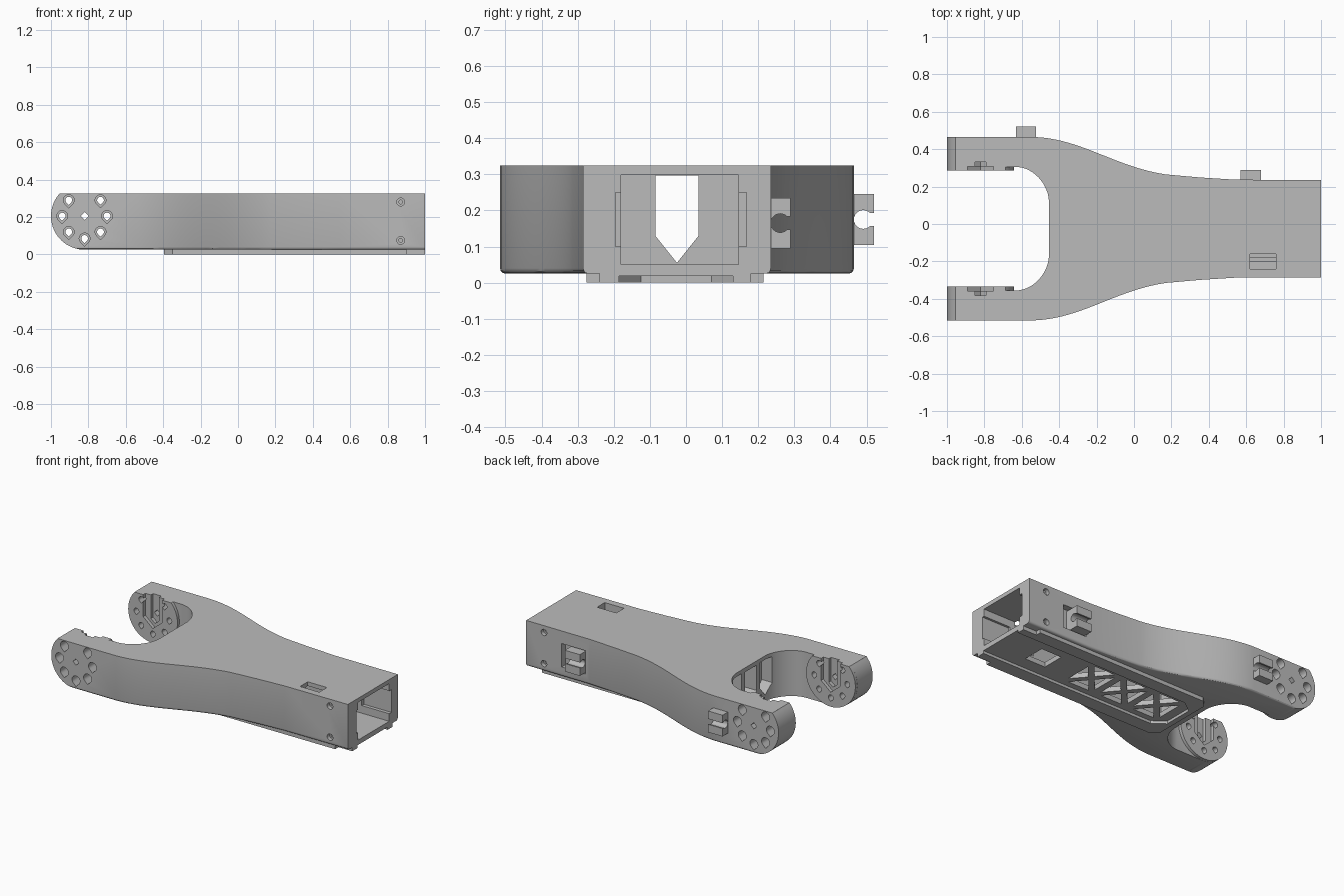
import bpy, bmesh, math
from mathutils import Vector
from mathutils.geometry import interpolate_bezier

if "Cube" in bpy.data.objects:
    bpy.data.objects.remove(bpy.data.objects["Cube"], do_unlink=True)

grey = bpy.data.materials.new("plain grey")
grey.use_nodes = True
grey.diffuse_color = (0.5, 0.5, 0.5, 1)
grey.node_tree.nodes["Principled BSDF"].inputs["Base Color"].default_value = (0.5, 0.5, 0.5, 1)

YC = -0.025            # centre line of the link
BOTTOM, TOP = 0.025, 0.325
HUB_X, HUB_Z, HUB_R = -0.82, 0.205, 0.18
AXES = {"x": lambda a, b, c: (c, a, b),
        "y": lambda a, b, c: (a, c, b),
        "z": lambda a, b, c: (a, b, c)}


def prism(name, pts, axis, lo, hi):
    """Extrude a flat outline along an axis."""
    place = AXES[axis]
    bm = bmesh.new()
    rings = [[bm.verts.new(place(a, b, c)) for a, b in pts] for c in (lo, hi)]
    bm.faces.new(rings[0])
    bm.faces.new(rings[1])
    n = len(pts)
    for i in range(n):
        j = (i + 1) % n
        bm.faces.new((rings[0][i], rings[0][j], rings[1][j], rings[1][i]))
    bmesh.ops.recalc_face_normals(bm, faces=bm.faces)
    mesh = bpy.data.meshes.new(name)
    bm.to_mesh(mesh)
    bm.free()
    ob = bpy.data.objects.new(name, mesh)
    bpy.context.collection.objects.link(ob)
    return ob


def rect(a0, a1, b0, b1):
    return [(a0, b0), (a1, b0), (a1, b1), (a0, b1)]


def arc(cx, cy, r, start, end, n):
    angles = [math.radians(start + (end - start) * i / n) for i in range(n + 1)]
    return [(cx + r * math.cos(t), cy + r * math.sin(t)) for t in angles]


def curve(points, n):
    return [(p.x, p.y) for p in interpolate_bezier(*[Vector(p) for p in points], n)]


def combine(targets, tool, operation="DIFFERENCE"):
    """Apply a boolean to each target, then discard the tool."""
    for ob in targets:
        mod = ob.modifiers.new("cut", "BOOLEAN")
        mod.operation, mod.solver, mod.object = operation, "EXACT", tool
        deps = bpy.context.evaluated_depsgraph_get()
        mesh = bpy.data.meshes.new_from_object(ob.evaluated_get(deps))
        ob.modifiers.clear()
        ob.data = mesh
    bpy.data.objects.remove(tool, do_unlink=True)


def cut(targets, pts, axis, lo, hi):
    combine(targets, prism("cutter", pts, axis, lo, hi))


def teardrop(x, z, r):
    return arc(x, z, r, -45, 225, 18) + [(x, z - r * 1.41)]


def pentagon(c, half, top, shoulder, tip):
    return [(c - half, top), (c - half, shoulder), (c, tip),
            (c + half, shoulder), (c + half, top)]


# Forked body: half outline, mirrored about the centre line
notch = curve([(-0.62, 0.33), (-0.52, 0.32), (-0.455, 0.22), (-0.455, 0.145)], 12)[::-1]
flank = curve([(-0.53, 0.49), (-0.28, 0.48), (-0.1, 0.33), (0.17, 0.29)], 20)
half = notch + [(-1, 0.33), (-1, 0.49)] + flank + [(0.35, 0.274), (0.54, 0.262), (1, 0.26)]
outline = [(x, YC + h) for x, h in half] + [(x, YC - h) for x, h in reversed(half)]
body = prism("forked_body", outline, "z", BOTTOM, TOP)


def is_flank(v):
    h = abs(v.co.y - YC)
    return v.co.z < 0.03 and h > 0.25 and not (v.co.x < -0.44 and h < 0.34)


# Rounded lower edge along both flanks
bm = bmesh.new()
bm.from_mesh(body.data)
edges = [e for e in bm.edges if all(is_flank(v) for v in e.verts)
         and (e.verts[0].co.y - YC) * (e.verts[1].co.y - YC) > 0]
bmesh.ops.bevel(bm, geom=edges, offset=0.015, segments=3, profile=0.5, affect="EDGES")
bm.to_mesh(body.data)
bm.free()

# Rounded arm ends
end = [(-1.1, -0.1), (HUB_X, -0.1)] + arc(HUB_X, HUB_Z, HUB_R, 270, 138.2, 24)
cut([body], end + [(-0.954, 0.4), (-1.1, 0.4)], "y", -1, 1)

# Hub discs, drop-in slots and counterbored holes on both arms
for side in (-1, 1):
    def span(a, b):
        return sorted((YC + side * a, YC + side * b))
    disc = arc(HUB_X, HUB_Z, HUB_R - 0.0006, 138, 402, 48)
    combine([body], prism("hub_disc", disc, "y", *span(0.31, 0.345)), "UNION")
    cut([body], pentagon(HUB_X, 0.07, 0.4, 0.18, 0.12), "y", *span(0.29, 0.333))
    cut([body], pentagon(HUB_X, 0.03, 0.4, 0.17, 0.145), "y", *span(0.29, 0.356))
    for k in range(8):
        if k != 2:
            t = k * math.pi / 4
            x, z = HUB_X + 0.12 * math.cos(t), HUB_Z + 0.12 * math.sin(t)
            cut([body], teardrop(x, z, 0.018), "y", *span(0.2, 0.6))
            cut([body], teardrop(x, z, 0.029), "y", *span(0.375, 0.6))
    cut([body], arc(HUB_X, HUB_Z, 0.021, 0, 270, 3), "y", *span(0.2, 0.6))
    # Screw holes near the open end
    for z in (0.075, 0.28):
        cut([body], arc(0.87, z, 0.021, 0, 345, 23), "y", *span(0.235, 0.4))
        cut([body], arc(0.87, z, 0.01, 0, 345, 23), "y", *span(0.19, 0.4))
    # Blind windows beside the central opening of the fork
    cut([body], pentagon(YC + side * 0.15, 0.055, 0.3, 0.13, 0.065), "x", -0.6, -0.39)

# Hollow interior and through opening
cut([body], rect(-0.18, 0.145, 0.05, 0.298), "x", -0.36, 1.1)
cut([body], rect(-0.195, 0.168, 0.1, 0.25), "x", 0.8, 1.1)
cut([body], pentagon(YC, 0.06, 0.297, 0.13, 0.055), "x", -0.6, -0.3)

# Slot in the top
cut([body], rect(0.62, 0.76, -0.24, -0.16), "z", 0.27, 0.4)
cut([body], rect(0.621, 0.759, -0.2, -0.161), "z", 0.12, 0.4)

# Bottom plate with a recessed lattice
plate_half = [(-0.395, 0.2), (-0.35, 0.245), (0.9, 0.245), (0.9, 0.21), (1, 0.21)]
plate_pts = [(x, h - 0.03) for x, h in plate_half] + [(x, -0.03 - h) for x, h in reversed(plate_half)]
plate = prism("bottom_plate", plate_pts, "z", 0, BOTTOM + 0.0005)
both = [body, plate]
cut([plate], [(1.1, -0.185), (1.1, 0.13), (-0.28, 0.13), (-0.36, 0.07),
              (-0.36, -0.125), (-0.28, -0.185)], "z", -0.1, 0.018)
cut(both, rect(0.6, 0.75, -0.1, 0.05), "z", -0.1, 0.1)
bay, low, high = 0.25, -0.16, 0.108
for i in range(3):
    x0 = -0.31 + i * bay
    corners = [Vector(p) for p in rect(x0, x0 + bay - 0.02, low, high)]
    middle = sum(corners, Vector((0, 0))) / 4
    for k in range(4):
        tri = [corners[k], corners[(k + 1) % 4], middle]
        centre = sum(tri, Vector((0, 0))) / 3
        cut(both, [tuple(centre.lerp(p, 0.68)) for p in tri], "z", -0.1, 0.1)

# Cable clips on the back flank, one in a pocket
cut([body], rect(0.565, 0.74, 0.088, 0.242), "y", 0.195, 0.4)
parts = [body, plate]
for name, x0, x1, y, z in (("rear_clip", 0.57, 0.68, 0.235, 0.165),
                           ("arm_clip", -0.63, -0.525, 0.465, 0.175)):
    jaw = arc(y + 0.026, z, 0.026, -45, -315, 18)
    pts = ([(y - 0.045, z - 0.07), (y + 0.055, z - 0.07), (y + 0.055, z - 0.018)] + jaw
           + [(y + 0.055, z + 0.018), (y + 0.055, z + 0.07), (y - 0.045, z + 0.07)])
    parts.append(prism(name, pts, "x", x0, x1))

# Finish
bpy.ops.object.select_all(action="DESELECT")
for ob in parts:
    ob.data.materials.clear()
    ob.data.materials.append(grey)
    for face in ob.data.polygons:
        face.material_index = 0
    ob.select_set(True)
bpy.context.view_layer.objects.active = body
bpy.ops.object.shade_smooth_by_angle(angle=math.radians(30))
